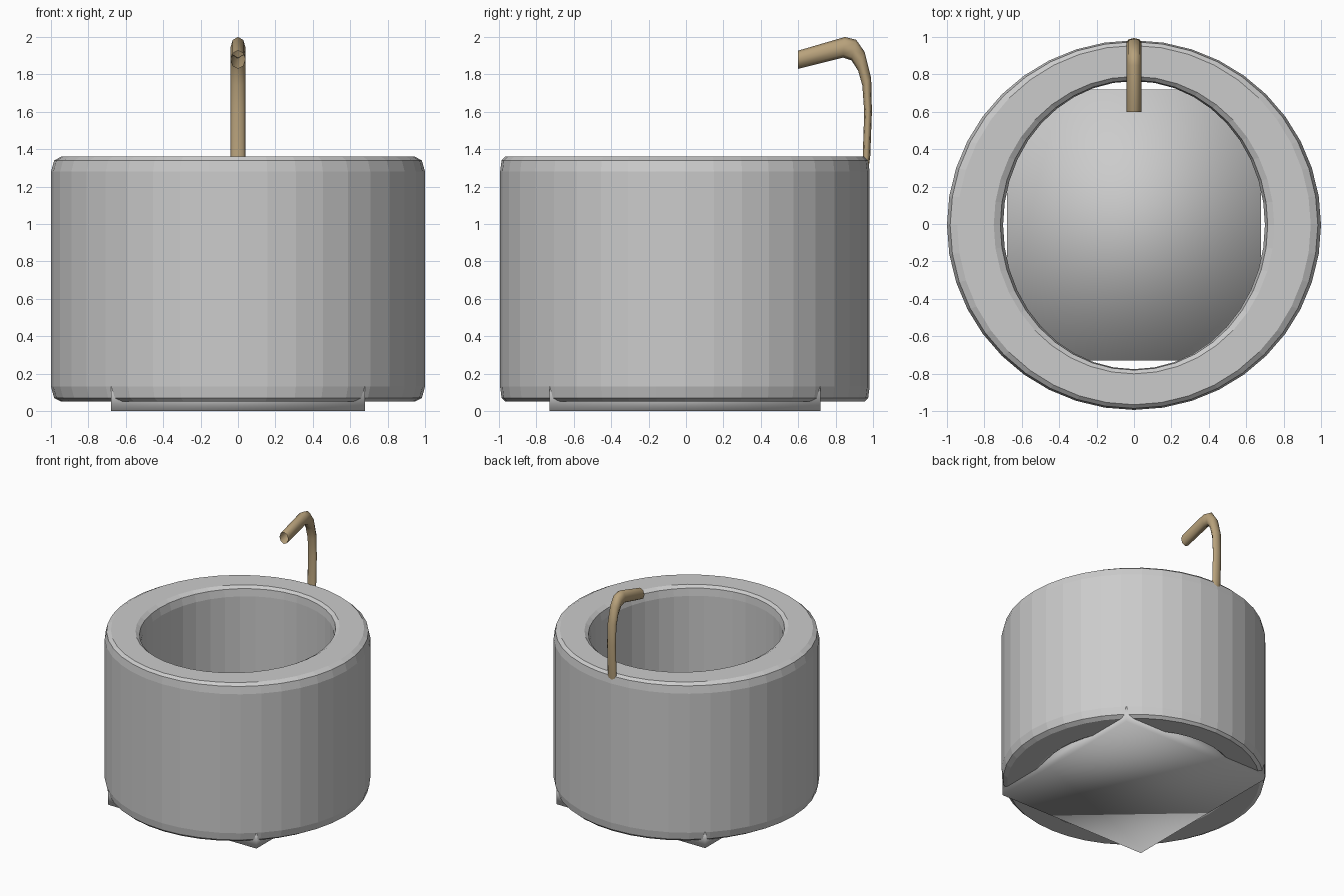
import bpy, bmesh
from math import sin, cos, pi

if "Cube" in bpy.data.objects:
    bpy.data.objects.remove(bpy.data.objects["Cube"])


def finish(name, bm, smooth=False, color=None):
    bmesh.ops.recalc_face_normals(bm, faces=bm.faces)
    me = bpy.data.meshes.new(name)
    bm.to_mesh(me)
    bm.free()
    ob = bpy.data.objects.new(name, me)
    bpy.context.collection.objects.link(ob)
    for p in me.polygons:
        p.use_smooth = smooth
    if color:
        mat = bpy.data.materials.new(name)
        mat.diffuse_color = color
        mat.use_nodes = True
        mat.node_tree.nodes["Principled BSDF"].inputs["Base Color"].default_value = mat.diffuse_color
        me.materials.append(mat)
    return ob


def skin(bm, rings, closed=False):
    """Bridge equal-sized vertex loops with quads."""
    n = len(rings[0])
    pairs = list(zip(rings, rings[1:]))
    if closed:
        pairs.append((rings[-1], rings[0]))
    for a, b in pairs:
        for i in range(n):
            j = (i + 1) % n
            bm.faces.new((a[i], a[j], b[j], b[i]))


# Thick round wall: slightly oval rings (x radius, y radius, height)
SIDES = 40
CY = -0.006
half = [(0.70, 0.77, 0.13), (0.715, 0.775, 0.07), (0.75, 0.795, 0.05),
        (0.945, 0.96, 0.05), (0.983, 0.98, 0.07), (1.0, 0.988, 0.13)]
profile = half + [(rx, ry, 1.41 - z) for rx, ry, z in reversed(half)]
bm = bmesh.new()
rings = [[bm.verts.new((rx * cos(2 * pi * i / SIDES),
                        CY + ry * sin(2 * pi * i / SIDES), z))
          for i in range(SIDES)] for rx, ry, z in profile]
skin(bm, rings, closed=True)
finish("round_wall", bm)

# Rectangular floor slab whose corners just poke out under the wall
bm = bmesh.new()
bmesh.ops.create_cube(bm, size=1)
for v in bm.verts:
    v.co = (v.co.x * 1.36, v.co.y * 1.45 - 0.005, (v.co.z + 0.5) * 0.13)
finish("floor_slab", bm, smooth=True)

# Bent hook: outer and inner edge (y, z) of each cross-section
sections = [((0.965, 1.22), (0.93, 1.22)), ((0.985, 1.36), (0.945, 1.36)),
            ((0.994, 1.60), (0.953, 1.60)), ((0.99, 1.78), (0.943, 1.74)),
            ((0.955, 1.92), (0.92, 1.82)), ((0.91, 1.985), (0.885, 1.875)),
            ((0.85, 2.0), (0.84, 1.89)), ((0.60, 1.927), (0.60, 1.83))]
bm = bmesh.new()
rings = []
for (yo, zo), (yi, zi) in sections:
    ring = []
    for k in range(8):
        a = 2 * pi * k / 8
        t = 0.5 + 0.5 * cos(a)
        ring.append(bm.verts.new((0.04 * sin(a), yi + (yo - yi) * t,
                                  zi + (zo - zi) * t)))
    rings.append(ring)
skin(bm, rings)
finish("hook", bm, smooth=True, color=(0.48, 0.36, 0.2, 1))
